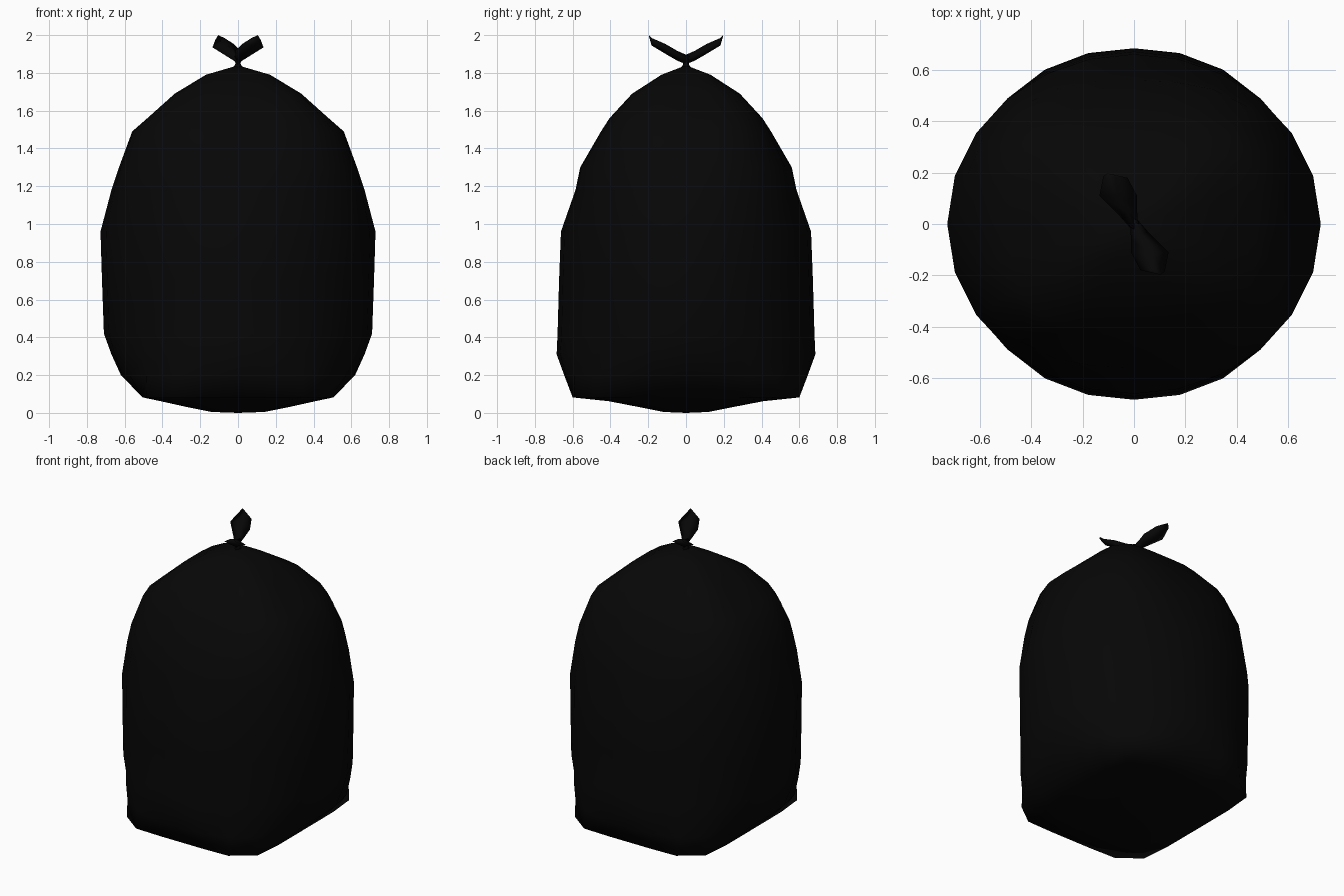
import bpy, bmesh, math
from mathutils import Vector

if "Cube" in bpy.data.objects:
    bpy.data.objects.remove(bpy.data.objects["Cube"])

black = bpy.data.materials.new("black_plastic")
black.diffuse_color = (0.002, 0.002, 0.002, 1)
black.use_nodes = True
black.node_tree.nodes["Principled BSDF"].inputs["Base Color"].default_value = black.diffuse_color


def loft(name, rings, start=None, end=None):
    """Skin closed rings of points; close each end with a tip point or a cap."""
    bm = bmesh.new()
    loops = [[bm.verts.new(p) for p in r] for r in rings]
    n = len(loops[0])
    for a, b in zip(loops, loops[1:]):
        for i in range(n):
            j = (i + 1) % n
            bm.faces.new((a[i], a[j], b[j], b[i]))
    for loop, tip in ((loops[0], start), (loops[-1], end)):
        if tip is None:
            bm.faces.new(loop)
        else:
            t = bm.verts.new(tip)
            for i in range(n):
                bm.faces.new((loop[i], loop[(i + 1) % n], t))
    bmesh.ops.recalc_face_normals(bm, faces=bm.faces)
    for f in bm.faces:
        f.smooth = True
    me = bpy.data.meshes.new(name)
    bm.to_mesh(me)
    bm.free()
    me.materials.append(black)
    ob = bpy.data.objects.new(name, me)
    bpy.context.collection.objects.link(ob)
    return ob


def ring(z, rx, ry, p, n=24):
    """Squared-off ellipse: p = 2 is round, larger is boxier."""
    pts = []
    for i in range(n):
        a = 2 * math.pi * i / n
        c, s = math.cos(a), math.sin(a)
        r = (abs(c / rx) ** p + abs(s / ry) ** p) ** (-1 / p)
        pts.append((r * c, r * s, z))
    return pts


# Filled sack: height, half width, half depth, squareness
profile = [
    (0.005, 0.14, 0.12, 2), (0.033, 0.28, 0.26, 3), (0.062, 0.41, 0.41, 5),
    (0.082, 0.505, 0.60, 7), (0.20, 0.62, 0.645, 2.6), (0.31, 0.67, 0.685, 2.15),
    (0.42, 0.71, 0.68, 2), (0.70, 0.72, 0.672, 2), (0.96, 0.728, 0.662, 2),
    (1.18, 0.67, 0.585, 2.4), (1.30, 0.63, 0.56, 2.6), (1.49, 0.56, 0.45, 3.0),
    (1.56, 0.48, 0.405, 3.6), (1.69, 0.335, 0.285, 4.5), (1.79, 0.17, 0.13, 5),
]
loft("sack", [ring(*p) for p in profile], (0, 0, 0), (0, 0, 1.84))


# Tied ends: flattened flaps given by left edge, right edge and half thickness
flap = [
    ((-0.015, 0.015, 1.865), (0.015, 0.015, 1.865), 0.025),
    ((-0.012, -0.06, 1.895), (0.055, -0.03, 1.885), 0.026),
    ((-0.012, -0.11, 1.92), (0.135, -0.11, 1.935), 0.026),
    ((0.025, -0.18, 1.955), (0.12, -0.185, 1.975), 0.02),
]
for side, sign in (("front", 1), ("back", -1)):
    rings = []
    for l, r, t in flap:
        l, r = (Vector((sign * v[0], sign * v[1], v[2])) for v in (l, r))
        mid, up = (l + r) / 2, Vector((0, 0, t))
        rings.append([l, mid + up, r, mid - up])
    loft("tie_flap_" + side, rings, end=Vector((sign * 0.105, -sign * 0.198, 2.0)))

# Gathered neck between sack and flaps
loft("neck", [ring(z, r, r, 2, 8) for z, r in ((1.82, 0.03), (1.85, 0.012), (1.89, 0.02))])
